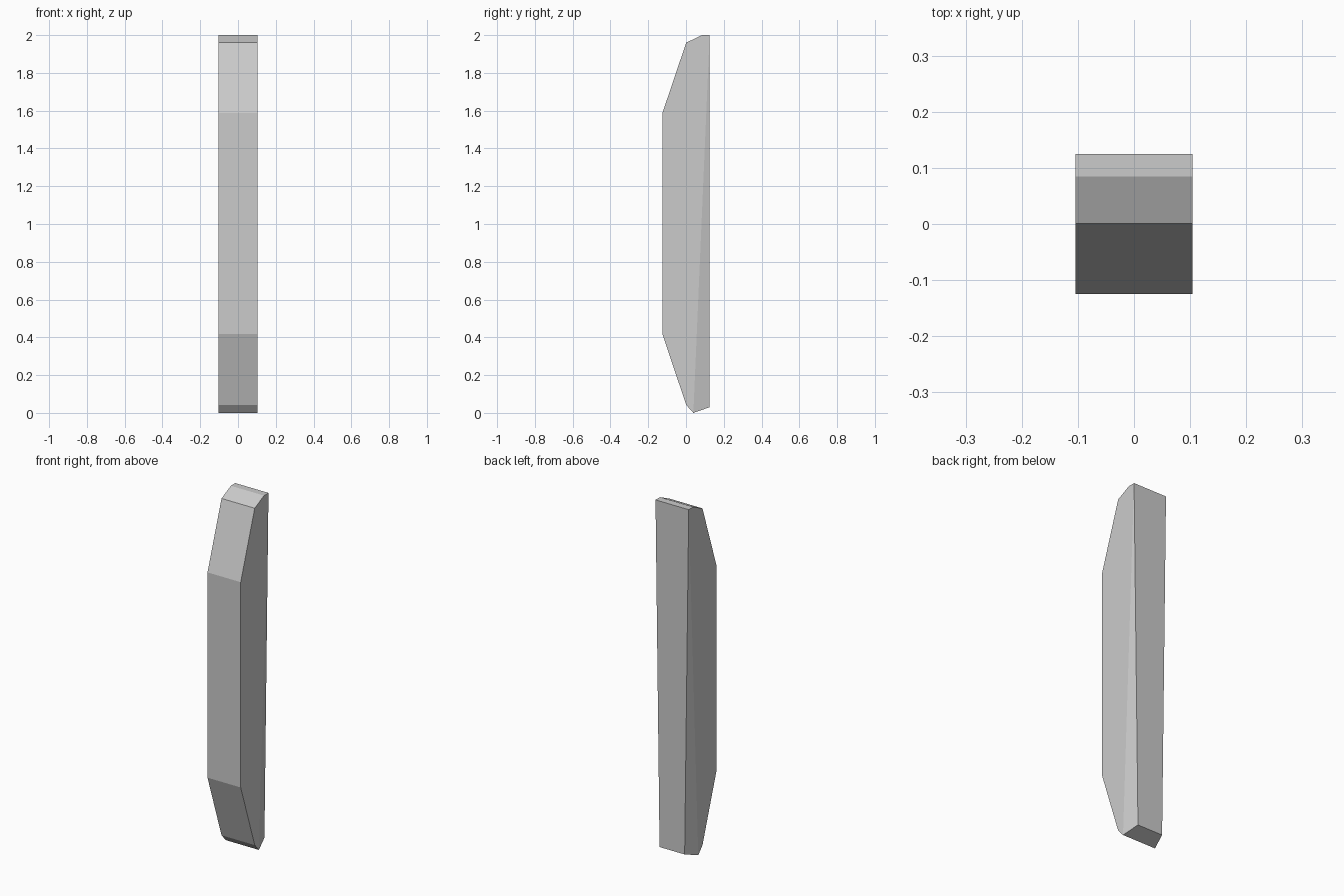
import bpy, bmesh

if "Cube" in bpy.data.objects:
    bpy.data.objects.remove(bpy.data.objects["Cube"])

HALF_W = 0.1045      # half width of the slab
HALF_FOOT = 0.079    # half width at the pinched lower back edge

# Side profile (y, z), starting at the lower tip and going round
profile = [(0.039, 0.0), (0.125, 0.03), (0.125, 2.0), (0.085, 2.0),
           (0.001, 1.96), (-0.125, 1.587), (-0.125, 0.418), (0.001, 0.042)]

bm = bmesh.new()


def side(sign):
    return [bm.verts.new((sign * (HALF_FOOT if i == 1 else HALF_W), y, z))
            for i, (y, z) in enumerate(profile)]


left, right = side(-1), side(1)
n = len(profile)

# Bands running across the width
for i in range(n):
    j = (i + 1) % n
    bm.faces.new((left[i], left[j], right[j], right[i]))

# Each flank: one flat panel plus the slanted triangle beside the back face
for s in (left, right):
    bm.faces.new(s[:3])
    bm.faces.new([s[0]] + s[2:])

bmesh.ops.recalc_face_normals(bm, faces=bm.faces)
mesh = bpy.data.meshes.new("chamfered_post")
bm.to_mesh(mesh)
bm.free()
post = bpy.data.objects.new("chamfered_post", mesh)
bpy.context.collection.objects.link(post)
